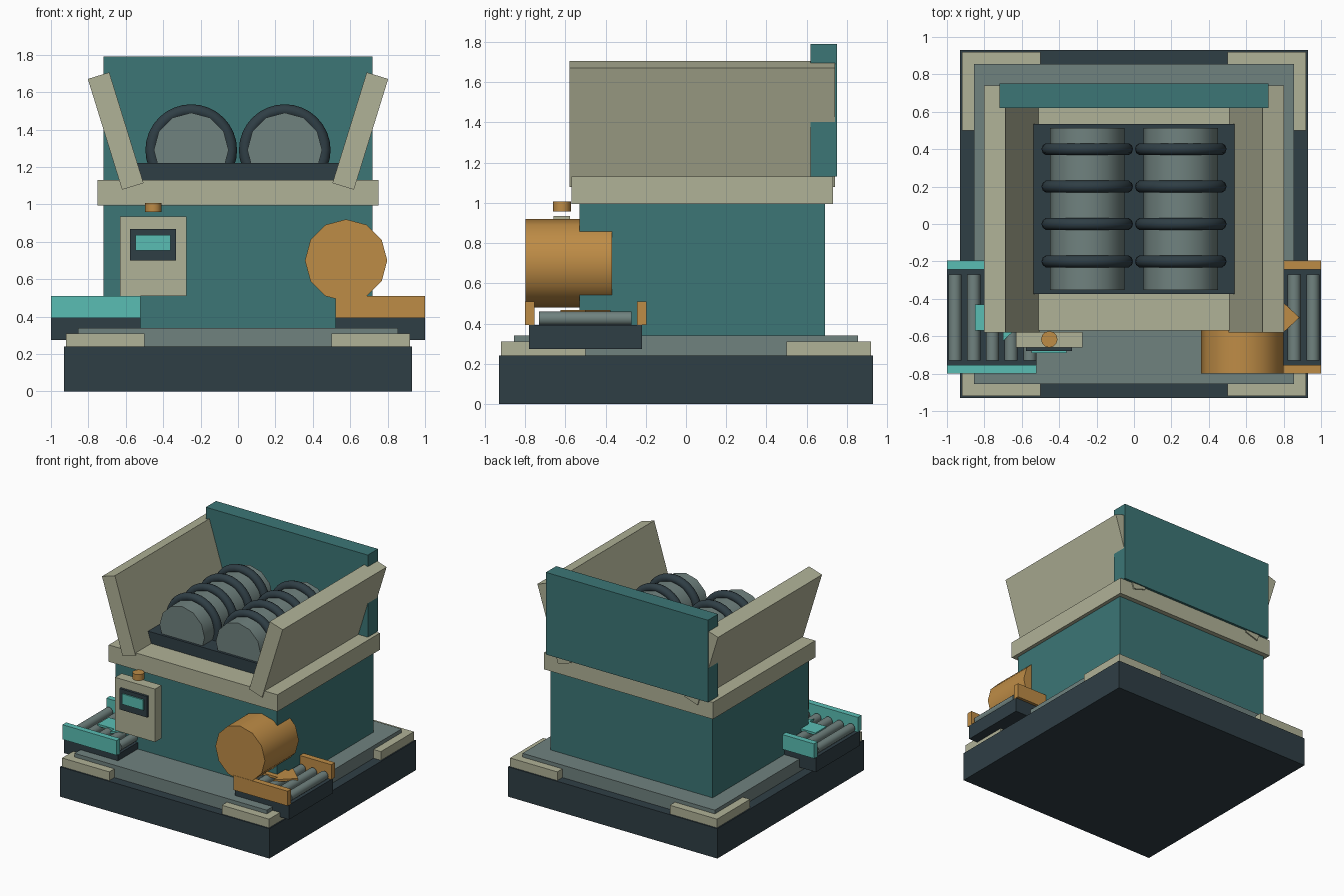
import bpy, math

if "Cube" in bpy.data.objects:
    bpy.data.objects.remove(bpy.data.objects["Cube"])


def material(name, hex_code):
    m = bpy.data.materials.new(name)
    rgb = [int(hex_code[i:i + 2], 16) / 255 for i in (0, 2, 4)]
    m.diffuse_color = [c / 12.92 if c < 0.04 else ((c + 0.055) / 1.055) ** 2.4 for c in rgb] + [1]
    m.use_nodes = True
    m.node_tree.nodes["Principled BSDF"].inputs["Base Color"].default_value = m.diffuse_color
    return m


DARK = material("dark_steel", "2F3E45")
GREY = material("grey_steel", "70827F")
BEIGE = material("beige_paint", "B0B297")
TEAL = material("teal_paint", "3C7676")
ORANGE = material("orange_paint", "BE8C46")
AQUA = material("aqua_paint", "5ABEB4")


def finish(name, mat, smooth=False):
    ob = bpy.context.object
    ob.name = name
    ob.data.materials.append(mat)
    if smooth:
        bpy.ops.object.shade_smooth_by_angle(angle=math.radians(40))
    return ob


def box(name, x, y, z, mat):
    """Box from (min, max) ranges."""
    r = (x, y, z)
    bpy.ops.mesh.primitive_cube_add(size=1, location=[(a + b) / 2 for a, b in r])
    ob = finish(name, mat)
    ob.scale = [b - a for a, b in r]
    return ob


def cylinder(name, loc, radius, depth, mat, sides=12, along_y=True):
    bpy.ops.mesh.primitive_cylinder_add(vertices=sides, radius=radius, depth=depth, location=loc,
                                        rotation=(math.pi / 2 if along_y else 0, 0, 0))
    return finish(name, mat, True)


def arrow(name, x, y, z, mat):
    """Flat direction arrow pointing to +x, starting at x."""
    pts = [(0, -.07), (.15, -.07), (.15, -.125), (.285, 0), (.15, .125), (.15, .07), (0, .07)]
    n = len(pts)
    verts = [(x + px, y + py, z + h) for h in (0, .018) for px, py in pts]
    faces = [list(range(n))[::-1], list(range(n, 2 * n))]
    faces += [(i, (i + 1) % n, n + (i + 1) % n, n + i) for i in range(n)]
    me = bpy.data.meshes.new(name)
    me.from_pydata(verts, [], faces)
    me.materials.append(mat)
    bpy.context.collection.objects.link(bpy.data.objects.new(name, me))


# Base with corner pads
box("base", (-.93, .93), (-.93, .93), (0, .24), DARK)
box("base_plate", (-.855, .855), (-.855, .855), (.23, .34), GREY)
for sx in (-1, 1):
    for sy in (-1, 1):
        box("corner_pad", sorted((sx * .5, sx * .92)), sorted((sy * .5, sy * .92)), (.23, .31), BEIGE)

# Housing, collar and hopper
box("housing", (-.72, .72), (-.53, .69), (.33, 1.0), TEAL)
box("collar", (-.75, .75), (-.57, .73), (.995, 1.13), BEIGE)
box("hopper_back", (-.72, .72), (.62, .75), (1.13, 1.79), TEAL)
for s in (-1, 1):
    wall = box("hopper_side", (s * .654 - .06, s * .654 + .06), (-.58, .74), (1.082, 1.702), BEIGE)
    wall.rotation_euler.y = s * .3
box("crusher_tray", (-.537, .537), (-.373, .535), (1.12, 1.222), DARK)

# Crushing rollers with rings
for x in (-.25, .25):
    cylinder("crusher_roller", (x, .08, 1.29), .2, .866, GREY)
    for y in (-.2, 0, .2, .4):
        bpy.ops.mesh.primitive_torus_add(major_radius=.212, minor_radius=.033, major_segments=32,
                                         minor_segments=10, location=(x, y, 1.29),
                                         rotation=(math.pi / 2, 0, 0))
        finish("roller_ring", DARK, True)

# Motor
cylinder("motor", (.578, -.583, .70), .22, .43, ORANGE)

# Control panel
box("control_panel", (-.63, -.275), (-.66, -.577), (.51, .936), BEIGE)
box("screen_frame", (-.577, -.332), (-.68, -.65), (.70, .868), DARK)
box("screen", (-.547, -.36), (-.69, -.67), (.753, .837), AQUA)
cylinder("button", (-.453, -.617, .983), .044, .05, ORANGE, along_y=False)

# Infeed (left) and outfeed (right) roller conveyors
for side, s, mat, arrow_x in (("infeed", -1, AQUA, -.85), ("outfeed", 1, ORANGE, .60)):
    span = sorted((s * .52, s * 1.0))
    box(side + "_bed", span, (-.78, -.22), (.274, .392), DARK)
    for y in (-.8, -.243):
        box(side + "_rail", span, (y, y + .047), (.392, .51), mat)
    for i in range(5):
        cylinder(side + "_roller", (s * (.957 - .1 * i), -.5, .425), .035, .46, GREY)
    arrow(side + "_arrow", arrow_x, -.5, .45, mat)
